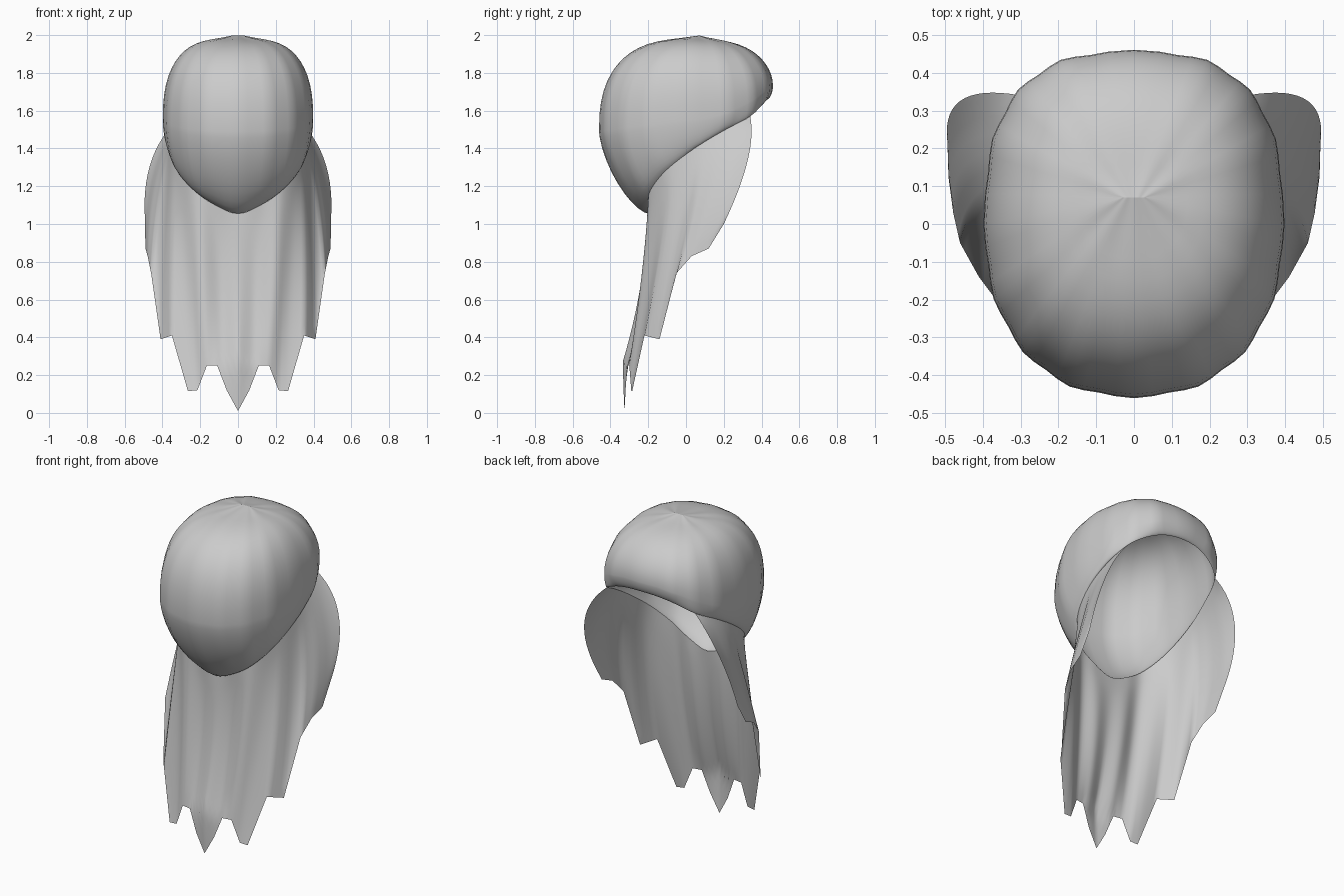
import bpy
from math import sin, cos, pi, exp
from mathutils import Vector

if "Cube" in bpy.data.objects:
    bpy.data.objects.remove(bpy.data.objects["Cube"], do_unlink=True)

grey = bpy.data.materials.new("light_grey")
grey.use_nodes = True
tone = (0.6, 0.6, 0.6, 1)
grey.diffuse_color = tone
grey.node_tree.nodes["Principled BSDF"].inputs["Base Color"].default_value = tone

# Opening rim, front to back on the left half, then mirrored into a closed loop
half_rim = [(0, -.20, 1.055), (.12, -.20, 1.10), (.23, -.19, 1.175),
            (.32, -.11, 1.28), (.36, .03, 1.39), (.35, .19, 1.49),
            (.30, .34, 1.57), (.16, .41, 1.64), (0, .43, 1.66)]
rim = [Vector(p) for p in half_rim]
rim += [Vector((-p.x, p.y, p.z)) for p in rim[-2:0:-1]]

# Ragged hem of the drape, centre front to the rear free edge
hem = [Vector(p) for p in [
    (0, -.325, .01), (.06, -.32, .12), (.11, -.31, .25), (.165, -.30, .25),
    (.215, -.29, .12), (.265, -.285, .115), (.35, -.22, .41), (.41, -.14, .39),
    (.46, -.05, .74), (.478, .03, .83), (.49, .12, .87), (.49, .20, 1.0)]]


def rim_point(t):
    """Smooth closed curve through the rim points."""
    i = int(t // 1)
    f = t - i
    a, b, c, d = (rim[(i + k) % len(rim)] for k in (-1, 0, 1, 2))
    return (b * 2 + (c - a) * f + (a * 2 - b * 5 + c * 4 - d) * f ** 2
            + (b * 3 - a - c * 3 + d) * f ** 3) / 2


def spow(v, e):
    return abs(v) ** e * (1 if v >= 0 else -1)


def grid_object(name, columns, closed):
    """Skin neighbouring columns of points with quads."""
    rows, n = len(columns[0]), len(columns)
    verts = [p for col in columns for p in col]
    faces = []
    for i in range(n if closed else n - 1):
        a, b = i * rows, (i + 1) % n * rows
        faces += [(a + j, a + j + 1, b + j + 1, b + j) for j in range(rows - 1)]
    mesh = bpy.data.meshes.new(name)
    mesh.from_pydata(verts, [], faces)
    mesh.materials.append(grey)
    mesh.polygons.foreach_set("use_smooth", [True] * len(faces))
    mesh.update()
    obj = bpy.data.objects.new(name, mesh)
    bpy.context.collection.objects.link(obj)
    return obj


# Rounded cap: crown to widest ring, then tucked under to the rim
def cap_column(k, count=64):
    th = 2 * pi * k / count
    front, back = max(0, cos(th)), max(0, -cos(th))
    e = .88 if cos(th) > 0 else .75     # squarer plan at the rear
    wide = Vector((.395 * spow(sin(th), e), -.457 * spow(cos(th), e),
                   1.55 - .06 * front + .18 * back ** 1.5))
    wide.xy *= 1 + .008 * cos(th * 16)
    crown = Vector((.03 * sin(th), .07, 1.998))
    end = rim_point(k * len(rim) / count)
    dome = .79 + .2 * back
    col = []
    for j in range(15):
        a = pi / 2 * j / 14
        r, h = sin(a) ** dome, cos(a) ** dome
        p = crown.lerp(wide, r)
        p.z = wide.z + (crown.z - wide.z) * h - .12 * r * (1 - r) ** 3
        p.z += .02 * cos(th * 9) * r * exp(-5 * r)    # gathered creases
        col.append(p)
    tuck = 1.15 + .2 * front
    for j in range(1, 11):
        a = pi / 2 * j / 10
        p = wide.lerp(end, 1 - cos(a) ** tuck)
        p.z = wide.z + (end.z - wide.z) * sin(a) ** tuck
        col.append(p)
    return col


grid_object("hair_cap", [cap_column(k) for k in range(64)], True)


# Long pleated drape hanging from the rim, open at the rear
def drape_column(k, steps=4):
    s = abs(k) / steps
    i = min(int(s), len(hem) - 2)
    low = hem[i].lerp(hem[i + 1], s - i)
    side = 1 if k >= 0 else -1
    low.x *= side
    u = s / (len(hem) - 1)
    top = rim_point(side * u * 6)
    bulge = Vector((.065 * side, .055, .045)) * u ** 4
    outward = Vector((side * u, u - 1, 0)).normalized()
    flick = 1 - .25 * max(0, 1 - s / 2)     # centre lock drops straight at its tip
    col = []
    for j in range(17):
        v = j / 16
        p = top.lerp(low, v)
        w = min(1, v / flick) ** (1 + max(0, 1 - 1.3 * u))
        p.y = top.y + (low.y - top.y) * w
        p += bulge * 4 * v * (1 - v)
        pleat = .012 * cos(2 * pi * s / 3.2) * sin(pi * v) ** .7 * (1 - u)
        col.append(p + outward * pleat)
    return col


reach = 4 * (len(hem) - 1)
grid_object("hair_drape", [drape_column(k) for k in range(-reach, reach + 1)], False)
